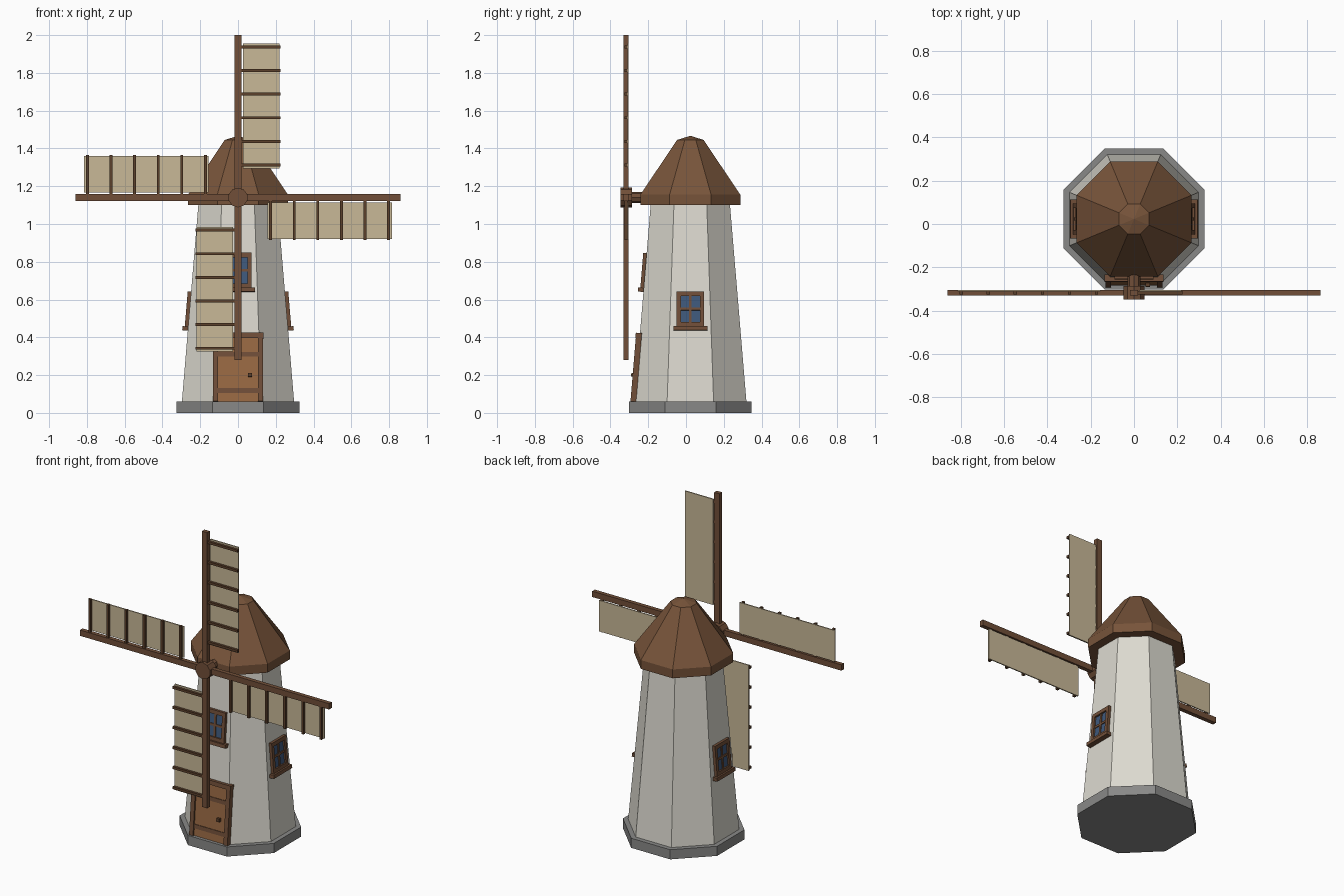
import bpy, bmesh, math
from mathutils import Matrix, Vector

if "Cube" in bpy.data.objects:
    bpy.data.objects.remove(bpy.data.objects["Cube"])

CY = 0.023          # tower axis in y
HUB_Z = 1.14        # sail axis height
ARM_Y = -0.317      # plane of the sail arms
SLOPE = (0.302 - 0.21) / 1.10
TILT = math.atan(SLOPE)


def material(name, rgb):
    m = bpy.data.materials.new(name)
    m.diffuse_color = (*rgb, 1)
    m.use_nodes = True
    m.node_tree.nodes["Principled BSDF"].inputs["Base Color"].default_value = m.diffuse_color
    return m


WALL = material("pale plaster", (0.72, 0.70, 0.63))
STONE = material("grey stone", (0.25, 0.25, 0.245))
ROOF = material("roof brown", (0.185, 0.088, 0.042))
WOOD = material("timber brown", (0.165, 0.078, 0.040))
DARK = material("dark timber", (0.105, 0.050, 0.024))
DOOR = material("door planks", (0.315, 0.140, 0.055))
GLASS = material("blue glass", (0.050, 0.100, 0.200))
CLOTH = material("sail cloth", (0.58, 0.48, 0.31))


def finish(name, bm, mat, matrix=Matrix()):
    bmesh.ops.recalc_face_normals(bm, faces=bm.faces)
    me = bpy.data.meshes.new(name)
    bm.to_mesh(me)
    bm.free()
    me.materials.append(mat)
    ob = bpy.data.objects.new(name, me)
    ob.matrix_world = matrix
    bpy.context.collection.objects.link(ob)
    return ob


def boxes(name, mat, spans, matrix=Matrix()):
    """One object from boxes given as (x0, x1, y0, y1, z0, z1)."""
    bm = bmesh.new()
    for x0, x1, y0, y1, z0, z1 in spans:
        mid = Vector((x0 + x1, y0 + y1, z0 + z1)) / 2
        size = Matrix.Diagonal((x1 - x0, y1 - y0, z1 - z0, 1))
        bmesh.ops.create_cube(bm, size=1, matrix=Matrix.Translation(mid) @ size)
    return finish(name, bm, mat, matrix)


def octagon_tower(name, mat, profile):
    """Eight-sided loft through (apothem, z) rings, flat side to the front."""
    bm = bmesh.new()
    rings = []
    for apothem, z in profile:
        r = apothem / math.cos(math.pi / 8)
        rings.append([bm.verts.new((r * math.cos((i + 0.5) * math.pi / 4),
                                    CY + r * math.sin((i + 0.5) * math.pi / 4), z))
                      for i in range(8)])
    for low, high in zip(rings, rings[1:]):
        for i in range(8):
            j = (i + 1) % 8
            bm.faces.new((low[i], low[j], high[j], high[i]))
    bm.faces.new(rings[0])
    bm.faces.new(rings[-1])
    return bm if mat is None else finish(name, bm, mat)


def rod(name, mat, radius, y0, y1, sides):
    """Prism lying along y on the sail axis."""
    bm = bmesh.new()
    bmesh.ops.create_cone(bm, cap_ends=True, segments=sides, radius1=radius,
                          radius2=radius, depth=y1 - y0)
    m = Matrix.Translation((0, (y0 + y1) / 2, HUB_Z)) @ Matrix.Rotation(math.pi / 2, 4, 'X')
    return finish(name, bm, mat, m)


def on_wall(angle, z):
    """Frame on a leaning wall: x along the wall, -y outward, z up the wall."""
    return (Matrix.Translation((0, CY, 0)) @ Matrix.Rotation(angle, 4, 'Z')
            @ Matrix.Translation((0, -(0.302 - SLOPE * z), z))
            @ Matrix.Rotation(-TILT, 4, 'X'))


# Tower body, plinth and roof
octagon_tower("plinth", STONE, [(0.325, 0), (0.325, 0.06)])
octagon_tower("tower", WALL, [(0.302 - SLOPE * 0.03, 0.03), (0.21, 1.10)])
roof = octagon_tower("roof", None, [(0.265, 1.10), (0.265, 1.155), (0.07, 1.445)])
bmesh.ops.poke(roof, faces=[max(roof.faces, key=lambda f: f.calc_center_median().z)])
max(roof.verts, key=lambda v: (round(v.co.z, 4),
                               -(v.co.xy - Vector((0, CY))).length)).co.z = 1.467
finish("roof", roof, ROOF)

# Door, leaning with the front wall
door = on_wall(0, 0.06)
boxes("door", DOOR, [(-0.106, 0.106, -0.010, 0.01, 0, 0.337)], door)
boxes("door_frame", WOOD, [(-0.132, -0.105, -0.02, 0.01, 0, 0.337),
                           (0.105, 0.132, -0.02, 0.01, 0, 0.337),
                           (-0.135, 0.135, -0.022, 0.01, 0.337, 0.364)], door)
boxes("door_bands", WOOD, [(-0.105, 0.105, -0.014, -0.009, z, z + 0.025)
                           for z in (0.045, 0.238)], door)
boxes("door_knob", DARK, [(0.053, 0.073, -0.028, -0.009, 0.13, 0.15)], door)

# Windows on the front and both sides
for side, angle, z in (("front", 0, 0.66), ("right", math.pi / 2, 0.455),
                       ("left", -math.pi / 2, 0.455)):
    wall = on_wall(angle, z)
    boxes(side + "_window_glass", GLASS, [(-0.06, 0.06, -0.008, 0.01, 0.01, 0.175)], wall)
    boxes(side + "_window_frame", WOOD,
          [(-0.072, -0.05, -0.018, 0.01, 0, 0.187),
           (0.05, 0.072, -0.018, 0.01, 0, 0.187),
           (-0.05, 0.05, -0.018, 0.01, 0.163, 0.187),
           (-0.05, 0.05, -0.018, 0.01, 0, 0.024),
           (-0.007, 0.007, -0.013, 0.01, 0.024, 0.163),
           (-0.05, 0.05, -0.013, 0.01, 0.088, 0.102)], wall)
    boxes(side + "_window_sill", WOOD, [(-0.09, 0.09, -0.03, 0.01, -0.02, 0.002)], wall)

# Shaft and hub
rod("shaft", WOOD, 0.029, -0.30, -0.18, 8)
rod("hub", WOOD, 0.052, -0.348, -0.285, 10)

# Four sails around the hub
for k in range(4):
    turn = Matrix.Translation((0, ARM_Y, HUB_Z)) @ Matrix.Rotation(k * math.pi / 2, 4, 'Y')
    n = str(k + 1)
    boxes("sail_arm_" + n, WOOD, [(-0.018, 0.018, -0.013, 0.013, 0, 0.86)], turn)
    boxes("sail_cloth_" + n, CLOTH, [(0.026, 0.22, 0.006, 0.013, 0.155, 0.815)], turn)
    boxes("sail_battens_" + n, DARK,
          [(0.01, 0.224, -0.009, 0.008, 0.165 + 0.125 * i, 0.18 + 0.125 * i)
           for i in range(6)], turn)
